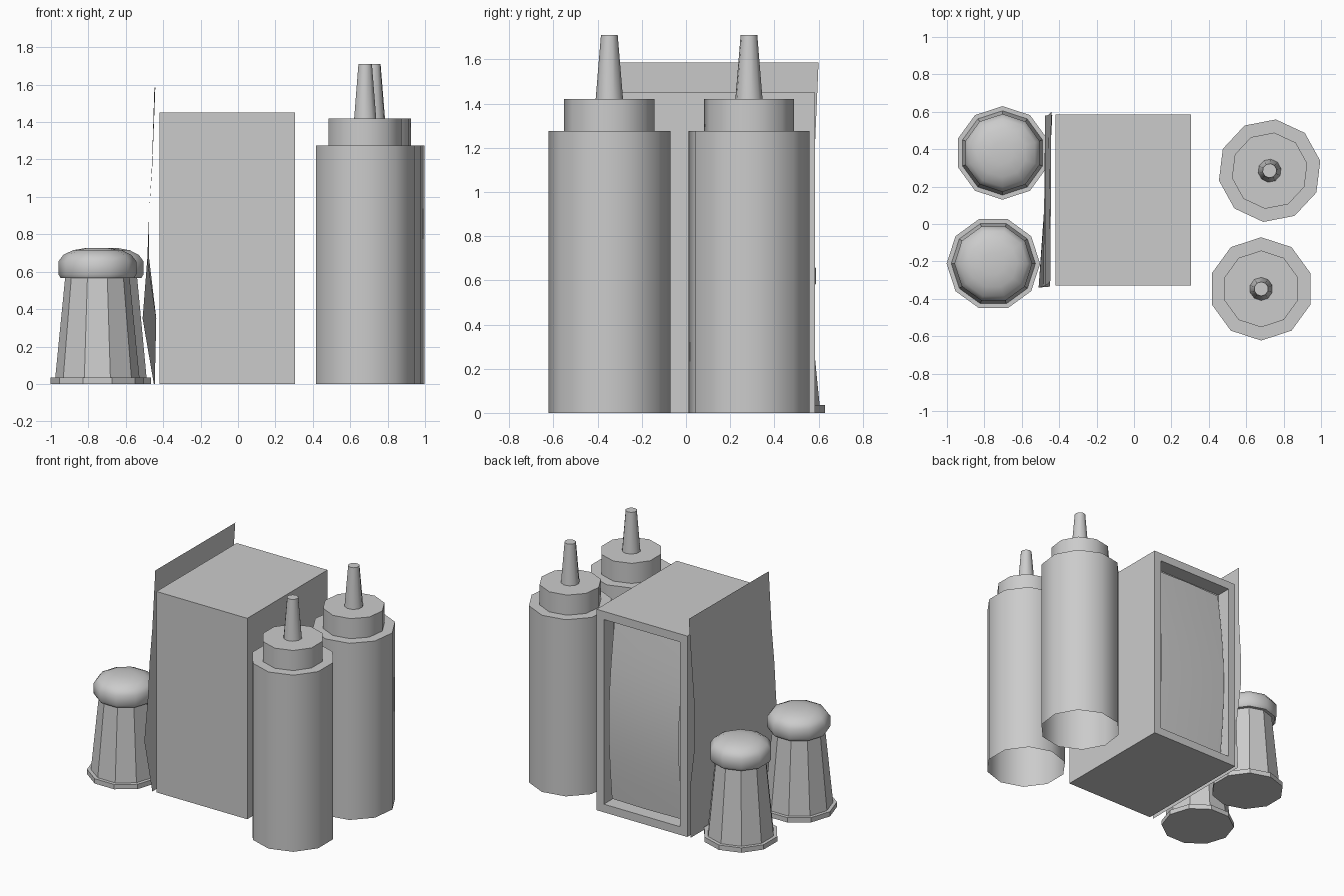
import bpy, bmesh, math
from mathutils import Vector

if "Cube" in bpy.data.objects:
    bpy.data.objects.remove(bpy.data.objects["Cube"])


def make_object(name, bm, smooth=None):
    mesh = bpy.data.meshes.new(name)
    bm.to_mesh(mesh)
    bm.free()
    ob = bpy.data.objects.new(name, mesh)
    bpy.context.collection.objects.link(ob)
    if smooth:
        bpy.ops.object.select_all(action='DESELECT')
        ob.select_set(True)
        bpy.context.view_layer.objects.active = ob
        bpy.ops.object.shade_smooth_by_angle(angle=math.radians(smooth))
    return ob


def lathe(name, centre, profile, turn, bottom=True, smooth=None, sides=10):
    """Stack rings of (radius, z), close the top and optionally the bottom."""
    bm = bmesh.new()
    rings = []
    for r, z in profile:
        rings.append([bm.verts.new((
            centre[0] + r * math.cos(math.radians(turn) + 2 * math.pi * i / sides),
            centre[1] + r * math.sin(math.radians(turn) + 2 * math.pi * i / sides),
            z)) for i in range(sides)])
    for a, b in zip(rings, rings[1:]):
        for i in range(sides):
            j = (i + 1) % sides
            bm.faces.new((a[i], a[j], b[j], b[i]))
    bm.faces.new(rings[-1])
    if bottom:
        bm.faces.new(rings[0][::-1])
    return make_object(name, bm, smooth)


def sheet(name, rows, smooth=None):
    """Surface from rows of points."""
    bm = bmesh.new()
    grid = [[bm.verts.new(p) for p in row] for row in rows]
    for a, b in zip(grid, grid[1:]):
        for i in range(len(a) - 1):
            bm.faces.new((a[i], a[i + 1], b[i + 1], b[i]))
    return make_object(name, bm, smooth)


# Napkin dispenser box with a recessed opening at the back
lo, hi = Vector((-0.42, -0.33, 0)), Vector((0.305, 0.585, 1.45))
bm = bmesh.new()
bmesh.ops.create_cube(bm, size=1)
for v in bm.verts:
    v.co = Vector([(lo[k] + hi[k]) / 2 + v.co[k] * (hi[k] - lo[k]) for k in range(3)])
bm.normal_update()
back = max(bm.faces, key=lambda f: f.normal.y)
bmesh.ops.inset_region(bm, faces=[back], thickness=0.083)
inner = bmesh.ops.inset_region(bm, faces=[back], thickness=0.0)
for v in back.verts:
    v.co.y -= 0.11
make_object("napkin_dispenser", bm)

# Bulging napkin stack with a central crease
x0, x1, xm = -0.337, 0.222, -0.058
rows = []
for i in range(9):
    t = i / 8
    y = 0.535 - 0.03 * t + 0.05 * math.sin(math.pi * t)
    z = 0.083 + 1.284 * t
    rows.append([(x1, y - 0.008, z), (xm, y, z), (x0, y - 0.008, z)])
sheet("napkins", rows, 15)

# Slightly warped menu card: z, front x, back x, front y, back y
card = [(0.0, -0.45, -0.445, -0.335, 0.585),
        (0.35, -0.51, -0.437, -0.34, 0.58),
        (0.67, -0.485, -0.475, -0.335, 0.58),
        (0.92, -0.475, -0.475, -0.33, 0.58),
        (1.17, -0.46, -0.458, -0.32, 0.582),
        (1.585, -0.447, -0.442, -0.305, 0.6)]
sheet("menu_card", [[(bx, by, z), (fx, fy, z)] for z, fx, bx, fy, by in card], 30)

# Squeeze bottles: body, collar and nozzle
for label, c, turn in (("rear", (0.725, 0.285), 11), ("front", (0.68, -0.347), 18)):
    lathe(label + "_bottle", c,
          [(0.276, 0), (0.276, 1.275), (0.205, 1.275), (0.205, 1.42),
           (0.062, 1.42), (0.038, 1.71)], turn, bottom=False, smooth=40)

# Shakers: flanged faceted body and rounded cap
for label, c, turn in (("rear", (-0.703, 0.38), 18), ("front", (-0.752, -0.212), 0)):
    lathe(label + "_shaker_body", c,
          [(0.25, 0), (0.25, 0.035), (0.225, 0.035), (0.172, 0.57)], turn)
    lathe(label + "_shaker_cap", c,
          [(0.17, 0.565), (0.195, 0.565), (0.208, 0.585), (0.208, 0.655),
           (0.182, 0.69), (0.13, 0.715), (0.06, 0.727)], turn, smooth=50)
